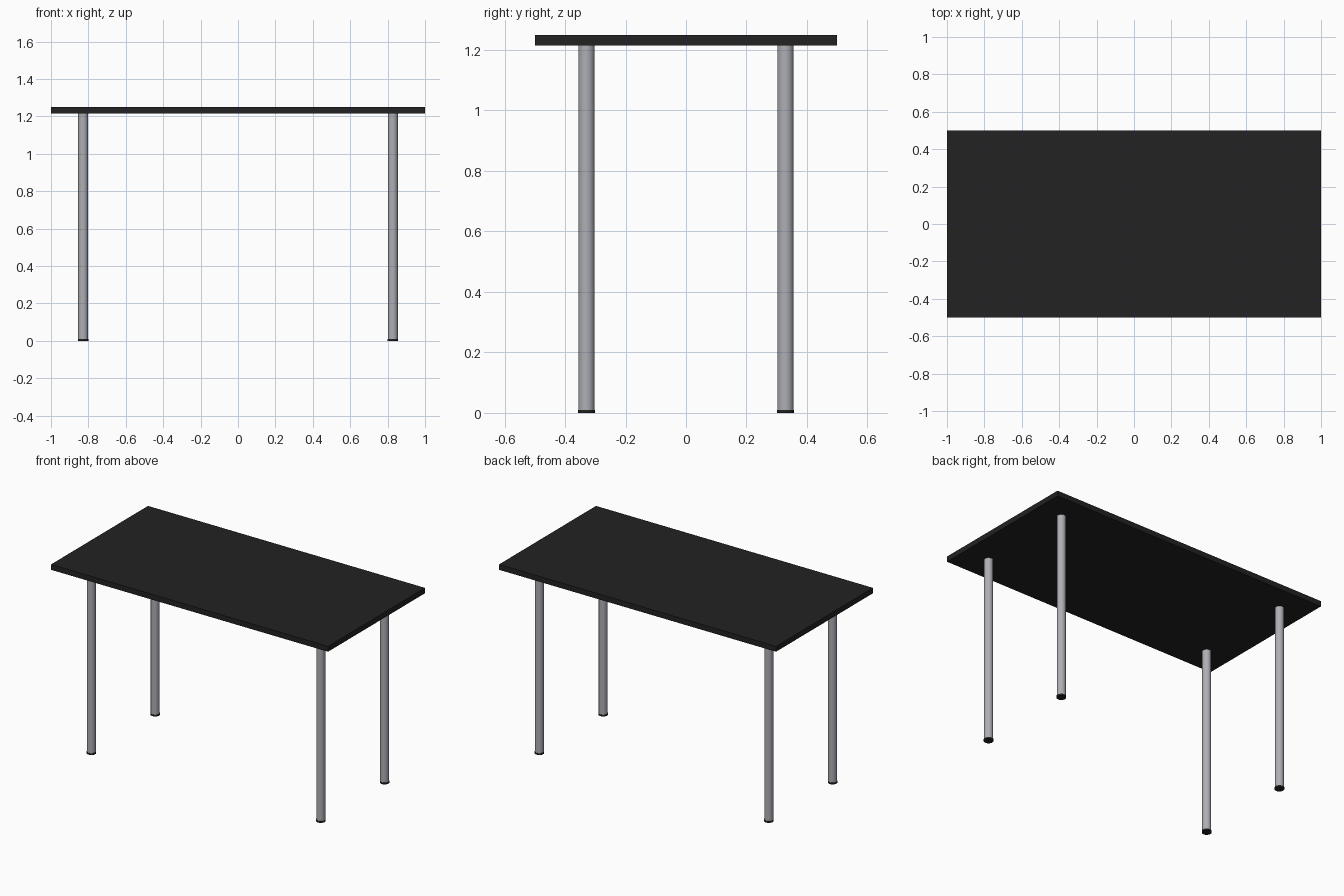
import bpy

if "Cube" in bpy.data.objects:
    bpy.data.objects.remove(bpy.data.objects["Cube"])

def material(name, rgb):
    m = bpy.data.materials.new(name)
    m.diffuse_color = (*rgb, 1)
    m.use_nodes = True
    m.node_tree.nodes["Principled BSDF"].inputs["Base Color"].default_value = m.diffuse_color
    return m

black = material("black", (0.016, 0.016, 0.016))
steel = material("brushed steel", (0.42, 0.43, 0.46))

def cylinder(name, x, y, z0, z1, r, mat):
    bpy.ops.mesh.primitive_cylinder_add(vertices=32, radius=r, depth=z1 - z0,
                                        location=(x, y, (z0 + z1) / 2))
    ob = bpy.context.object
    ob.name = name
    ob.data.materials.append(mat)
    bpy.ops.object.shade_smooth_by_angle()

# Table top
bpy.ops.mesh.primitive_cube_add(size=1, location=(0, 0, 1.2325))
top = bpy.context.object
top.name = "table_top"
top.scale = (2, 1, 0.035)
bpy.ops.object.transform_apply(location=False, rotation=False, scale=True)
top.data.materials.append(black)

# Four tube legs with thin black foot caps
for sx, side in ((-1, "left"), (1, "right")):
    for sy, end in ((-1, "front"), (1, "back")):
        x, y = sx * 0.828, sy * 0.329
        cylinder(f"{end}_{side}_leg", x, y, 0.01, 1.216, 0.0265, steel)
        cylinder(f"{end}_{side}_foot", x, y, 0, 0.01, 0.0285, black)
